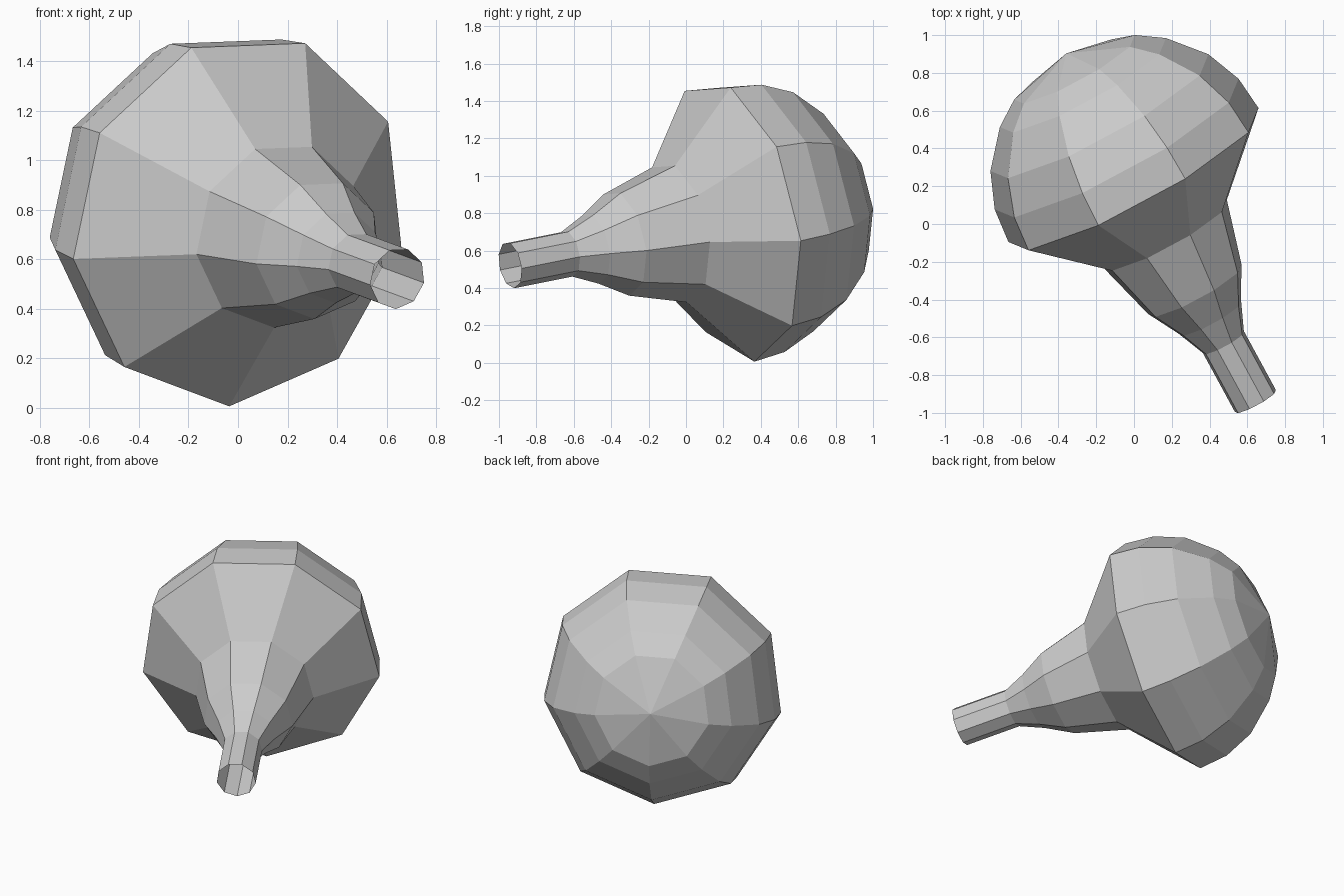
import bpy, bmesh, math
from mathutils import Vector

if "Cube" in bpy.data.objects:
    bpy.data.objects.remove(bpy.data.objects["Cube"])

SIDES = 9
centre = Vector((0.004, 0.237, 0.757))               # centre of the widest ring
axis = Vector((0.470, -0.865, -0.173)).normalized()  # points toward the open neck
u = Vector((-0.194, -0.242, 0.698))
u = (u - axis * u.dot(axis)).normalized()
v = axis.cross(u)

# Profile: (distance along the axis, radius), open neck to last dome ring
neck = [(1.36, 0.125), (1.0, 0.125), (0.85, 0.19), (0.68, 0.285), (0.343, 0.38)]
dome = [(0.0, 0.763), (-0.19, 0.744), (-0.385, 0.665), (-0.574, 0.507), (-0.672, 0.368)]
pole_t = -0.77

bm = bmesh.new()


def ring(t, r):
    verts = []
    for i in range(SIDES):
        a = 2 * math.pi * i / SIDES
        verts.append(bm.verts.new(centre + axis * t + (u * math.cos(a) + v * math.sin(a)) * r))
    return verts


# Hollow neck, flare and dome walls
rings = [ring(t, r) for t, r in neck + dome]
for a, b in zip(rings, rings[1:]):
    for i in range(SIDES):
        j = (i + 1) % SIDES
        bm.faces.new((a[i], b[i], b[j], a[j]))

# Dome tip
pole = bm.verts.new(centre + axis * pole_t)
last = rings[-1]
for i in range(SIDES):
    bm.faces.new((last[i], pole, last[(i + 1) % SIDES]))

# Outward normals
bm.normal_update()
wall = next(iter(rings[0][0].link_faces))
mid = wall.calc_center_median() - centre
if wall.normal.dot(mid - axis * mid.dot(axis)) < 0:
    bmesh.ops.reverse_faces(bm, faces=bm.faces[:])

mesh = bpy.data.meshes.new("bulb_flask")
bm.to_mesh(mesh)
bm.free()
bpy.context.collection.objects.link(bpy.data.objects.new("bulb_flask", mesh))
